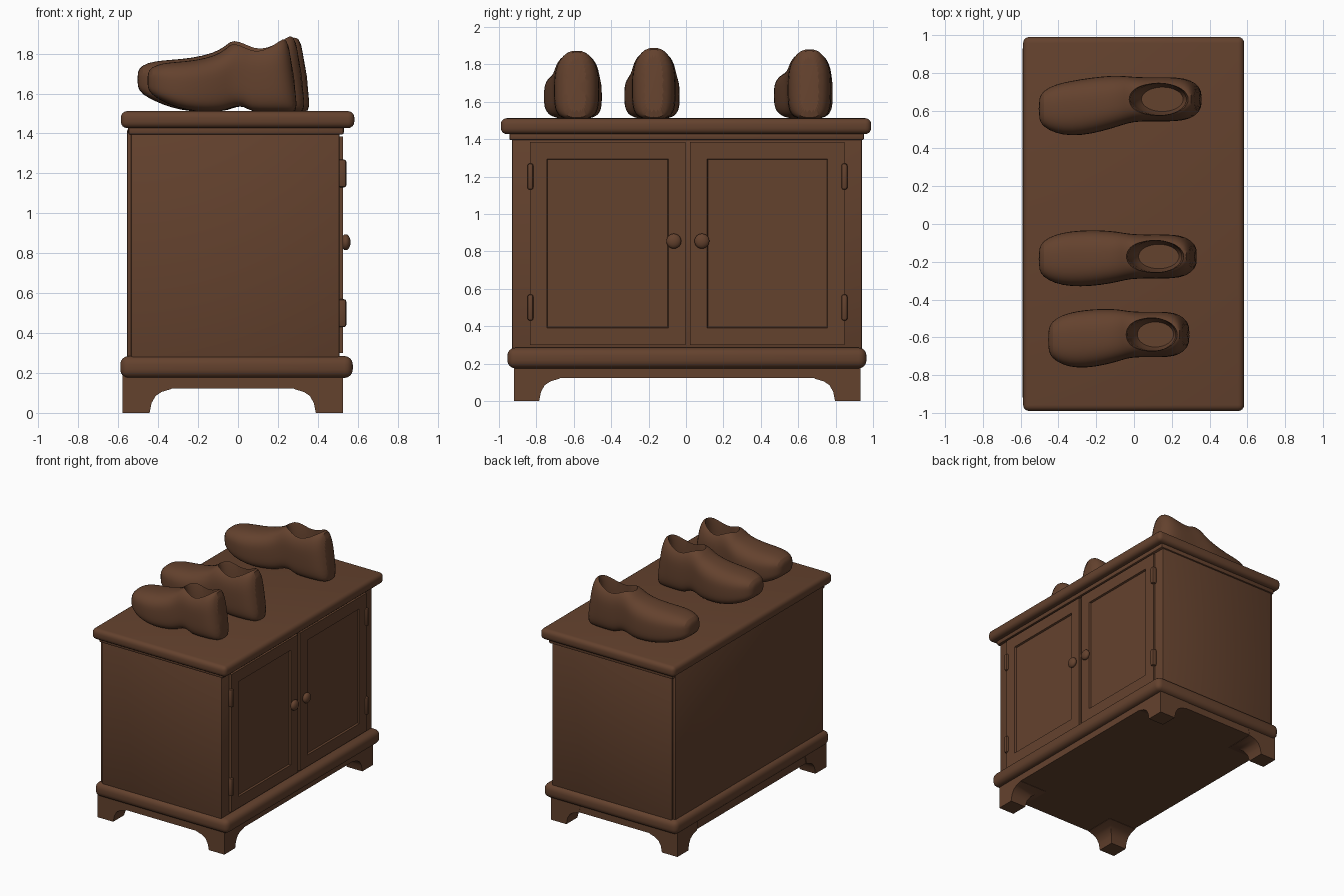
import bpy, bmesh, math
from mathutils import Matrix

if "Cube" in bpy.data.objects:
    bpy.data.objects.remove(bpy.data.objects["Cube"])

wood = bpy.data.materials.new("brown wood")
wood.diffuse_color = (0.127, 0.054, 0.027, 1)
wood.use_nodes = True
wood.node_tree.nodes["Principled BSDF"].inputs["Base Color"].default_value = wood.diffuse_color


def finish(name, bm, angle=35):
    bmesh.ops.recalc_face_normals(bm, faces=bm.faces)
    me = bpy.data.meshes.new(name)
    bm.to_mesh(me)
    bm.free()
    me.materials.append(wood)
    ob = bpy.data.objects.new(name, me)
    bpy.context.collection.objects.link(ob)
    bpy.ops.object.select_all(action='DESELECT')
    ob.select_set(True)
    bpy.context.view_layer.objects.active = ob
    bpy.ops.object.shade_smooth_by_angle(angle=math.radians(angle))
    return ob


def box_bm(x0, x1, y0, y1, z0, z1, bevel=0.0, seg=2):
    bm = bmesh.new()
    bmesh.ops.create_cube(bm, size=1)
    for v in bm.verts:
        v.co = (x1 if v.co.x > 0 else x0, y1 if v.co.y > 0 else y0, z1 if v.co.z > 0 else z0)
    if bevel:
        bmesh.ops.bevel(bm, geom=bm.edges[:], offset=bevel, segments=seg, profile=0.5, affect='EDGES')
    return bm


def box(name, *dims, bevel=0.0, seg=2):
    return finish(name, box_bm(*dims, bevel=bevel, seg=seg))


def loft_bm(rings):
    bm = bmesh.new()
    loops = [[bm.verts.new(p) for p in r] for r in rings]
    n = len(loops[0])
    for a, b in zip(loops, loops[1:]):
        for i in range(n):
            bm.faces.new((a[i], a[(i + 1) % n], b[(i + 1) % n], b[i]))
    bm.faces.new(loops[0])
    bm.faces.new(loops[-1])
    return bm


# Cabinet carcass and mouldings
box("cabinet_body", -0.535, 0.508, -0.93, 0.94, 0.25, 1.44, bevel=0.008)
box("back_panel", -0.555, -0.53, -0.915, 0.925, 0.27, 1.42, bevel=0.005)
box("top_slab", -0.587, 0.583, -0.99, 0.99, 1.427, 1.512, bevel=0.032, seg=4)
box("top_cove", -0.55, 0.53, -0.945, 0.952, 1.395, 1.44, bevel=0.01)
box("base_moulding", -0.59, 0.575, -0.955, 0.965, 0.175, 0.285, bevel=0.042, seg=4)
box("base_apron", -0.572, 0.525, -0.92, 0.93, 0.122, 0.2)

# Bracket feet flaring inwards into the apron
for sx, cx in ((-1, -0.578), (1, 0.525)):
    for sy, cy in ((-1, -0.92), (1, 0.932)):
        rings = []
        for z, w in ((0, 0.135), (0.05, 0.145), (0.085, 0.165), (0.105, 0.195), (0.12, 0.245), (0.19, 0.26)):
            xs, ys = cx - sx * w, cy - sy * w
            rings.append([(cx, cy, z), (xs, cy, z), (xs, ys, z), (cx, ys, z)])
        finish("bracket_foot", loft_bm(rings), 30)

# Doors with recessed panels
for name, y0, y1 in (("left_door", -0.835, -0.003), ("right_door", 0.022, 0.848)):
    bm = box_bm(0.49, 0.526, y0, y1, 0.3, 1.385)
    front = [f for f in bm.faces if f.calc_center_median().x > 0.52]
    bmesh.ops.inset_region(bm, faces=front, thickness=0.128)
    bmesh.ops.inset_region(bm, faces=front, thickness=0.006, depth=-0.014)
    finish(name, bm)

# Knobs
for y in (-0.065, 0.085):
    bm = bmesh.new()
    bmesh.ops.create_uvsphere(bm, u_segments=20, v_segments=12, radius=0.04,
                              matrix=Matrix.Translation((0.54, y, 0.855)) @ Matrix.Diagonal((0.6, 1, 1, 1)))
    finish("knob", bm, 60)

# Hinges
for y in (-0.832, 0.847):
    for z in (1.2, 0.5):
        box("hinge", 0.5, 0.543, y - 0.016, y + 0.016, z - 0.07, z + 0.07, bevel=0.012)

# Clogs: station = fraction of length, bottom, top, half width
STATIONS = [(0, .13, .20, .055), (.025, .09, .235, .095), (.1, .055, .255, .13), (.2, .02, .262, .147),
            (.32, 0, .27, .15), (.45, 0, .295, .14), (.52, .008, .33, .128), (.57, .028, .37, .12),
            (.64, .03, .365, .117), (.68, .0, .355, .117), (.8, 0, .355, .118), (.9, 0, .378, .113),
            (.96, 0, .385, .092), (1.0, .005, .375, .05)]


def shear(u, z):
    return -0.05 * max(0, min(1, (u - 0.7) / 0.25)) * z / 0.37


def clog(name, x0, length, y_toe, y_heel, width, height):
    n = 28

    def centre(u):
        t = max(0, min(1, (u - 0.15) / 0.45))
        return y_toe + (y_heel - y_toe) * t * t * (3 - 2 * t)

    rings = []
    for u, zb, zt, hw in STATIONS:
        ring = []
        for i in range(n):
            a = 2 * math.pi * (i + 0.5) / n
            c, s = math.cos(a), math.sin(a)
            p = 2 / (2.6 if s > 0 else 4.0)
            y = math.copysign(abs(c) ** p, c) * hw * width
            z = ((zb + zt) / 2 + math.copysign(abs(s) ** p, s) * (zt - zb) / 2) * height
            ring.append((x0 + u * length + shear(u, z), centre(u) + y, 1.508 + z))
        rings.append(ring)
    ob = finish(name, loft_bm(rings))

    # foot opening cutter
    rings = []
    for z, k in ((.07, .75), (.12, .95), (.25, .97), (.33, 1.0), (.38, 1.1), (.46, 1.2)):
        ring = []
        for i in range(40):
            a = 2 * math.pi * i / 40
            ring.append((x0 + (.755 + .168 * k * math.cos(a)) * length - 0.03 * z / .37,
                         centre(.75) + .086 * k * width * math.sin(a), 1.508 + z * height))
        rings.append(ring)
    cutter = finish("opening_cutter", loft_bm(rings))
    cutter.hide_render = True

    ob.modifiers.new("smooth", 'SUBSURF').levels = 1
    cut = ob.modifiers.new("opening", 'BOOLEAN')
    cut.object, cut.operation, cut.solver = cutter, 'DIFFERENCE', 'EXACT'
    dg = bpy.context.evaluated_depsgraph_get()
    me = bpy.data.meshes.new_from_object(ob.evaluated_get(dg))
    ob.modifiers.clear()
    ob.data = me
    bpy.data.objects.remove(cutter)
    bpy.ops.object.select_all(action='DESELECT')
    ob.select_set(True)
    bpy.context.view_layer.objects.active = ob
    bpy.ops.object.shade_smooth_by_angle(angle=math.radians(40))


clog("far_clog", -0.505, 0.875, 0.61, 0.66, 1.0, 0.98)
clog("middle_clog", -0.505, 0.85, -0.185, -0.172, 1.0, 1.0)
clog("near_clog", -0.455, 0.76, -0.613, -0.585, 1.03, 0.96)
